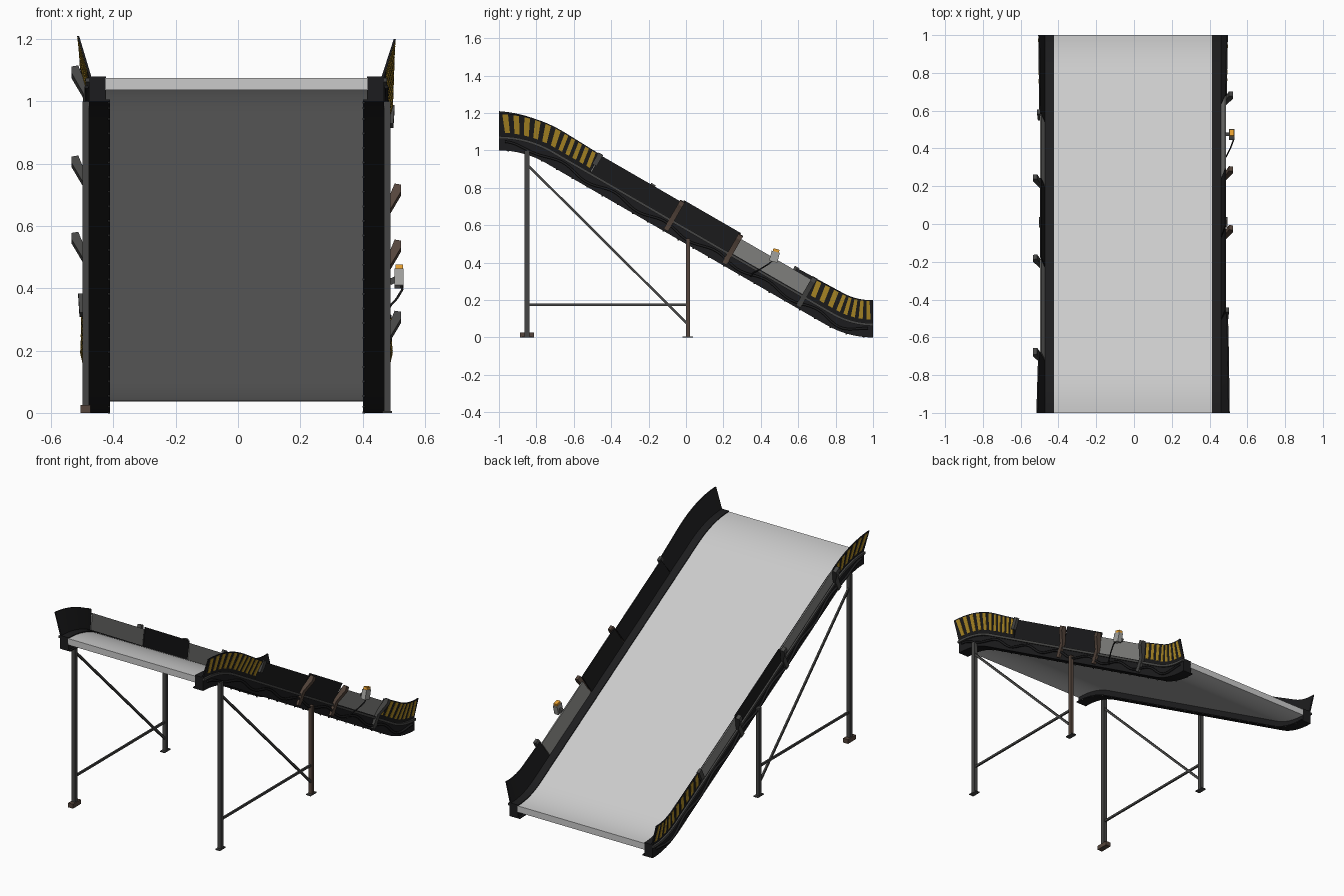
import bpy, bmesh, math
from mathutils import Vector, Matrix

if "Cube" in bpy.data.objects:
    bpy.data.objects.remove(bpy.data.objects["Cube"])

CX = -0.005            # middle of the conveyor
A = math.radians(30)   # incline
R = 0.5                # bend radius at the underside
L = 0.75 / math.cos(A) # half length of straight run
END = L + R * A


def mat(name, c):
    m = bpy.data.materials.new(name)
    m.diffuse_color = (*c, 1)
    m.use_nodes = True
    m.node_tree.nodes["Principled BSDF"].inputs["Base Color"].default_value = m.diffuse_color
    return m


BLACK = mat("black", (0.012, 0.012, 0.013))
DARK = mat("dark_steel", (0.06, 0.06, 0.058))
RUST = mat("worn_steel", (0.09, 0.06, 0.045))
PANEL = mat("panel_grey", (0.25, 0.25, 0.24))
YELLOW = mat("hazard_yellow", (0.45, 0.27, 0.02))
ORANGE = mat("orange", (0.8, 0.35, 0.03))
UNDER = mat("box_grey", (0.35, 0.35, 0.34))


def path(t, n):
    """(y, z) on the S-shaped run at distance t, lifted n along its normal."""
    t = max(-END, min(END, t))
    if t < -L:
        a = (t + END) / R
        return -1 + (R + n) * math.sin(a), 0.5 + (R + n) * math.cos(a)
    if t > L:
        a = (END - t) / R
        return 1 - (R - n) * math.sin(a), 0.5 - (R - n) * math.cos(a)
    return t * math.cos(A) + n * math.sin(A), 0.5 - t * math.sin(A) + n * math.cos(A)


def finish(bm, name, m):
    bmesh.ops.recalc_face_normals(bm, faces=bm.faces[:])
    me = bpy.data.meshes.new(name)
    bm.to_mesh(me)
    bm.free()
    ob = bpy.data.objects.new(name, me)
    bpy.context.collection.objects.link(ob)
    if m:
        me.materials.append(m)
    bpy.ops.object.select_all(action='DESELECT')
    ob.select_set(True)
    bpy.context.view_layer.objects.active = ob
    bpy.ops.object.shade_smooth_by_angle(angle=math.radians(25))
    return ob


def add_sweep(bm, prof, t0, t1, side=1, prof1=None, shear=0):
    prof1 = prof1 or prof
    ts = [t0] + [s * (L + R * A * i / 8) for s in (-1, 1)
                 for i in range(9) if t0 + 0.005 < s * (L + R * A * i / 8) < t1 - 0.005] + [t1]
    ts.sort()
    rings = []
    for t in ts:
        f = (t - t0) / (t1 - t0)
        ring = []
        for (xa, na), (xb, nb) in zip(prof, prof1):
            x, n = xa + (xb - xa) * f, na + (nb - na) * f
            ring.append(bm.verts.new((CX + side * x, *path(t - shear * (n - 0.14), n))))
        rings.append(ring)
    k = len(prof)
    for a, b in zip(rings, rings[1:]):
        for i in range(k):
            bm.faces.new((a[i], a[(i + 1) % k], b[(i + 1) % k], b[i]))
    bm.faces.new(rings[0])
    bm.faces.new(rings[-1])


def sweep(name, prof, t0, t1, m=None, side=1, prof1=None):
    bm = bmesh.new()
    add_sweep(bm, prof, t0, t1, side, prof1)
    return finish(bm, name, m)


def rect(x0, x1, n0, n1):
    return [(x0, n0), (x1, n0), (x1, n1), (x0, n1)]


def bar(name, p, q, wx, wy, m):
    """Box beam between two points."""
    p, q = Vector(p), Vector(q)
    z = (q - p).normalized()
    x = Vector((1, 0, 0))
    x = (x - z * x.dot(z)).normalized()
    y = z.cross(x)
    rot = Matrix((x, y, z)).transposed().to_4x4()
    bm = bmesh.new()
    bmesh.ops.create_cube(bm, size=1, matrix=Matrix.Translation((p + q) / 2) @ rot
                          @ Matrix.Diagonal((wx, wy, (q - p).length, 1)))
    return finish(bm, name, m)


def cable(name, pts, r):
    cu = bpy.data.curves.new(name, 'CURVE')
    cu.dimensions = '3D'
    cu.bevel_depth = r
    cu.bevel_resolution = 1
    cu.use_fill_caps = True
    sp = cu.splines.new('POLY')
    sp.points.add(len(pts) - 1)
    for pt, co in zip(sp.points, pts):
        pt.co = (*co, 1)
    cu.materials.append(BLACK)
    bpy.context.collection.objects.link(bpy.data.objects.new(name, cu))


def guard(top, xt):
    """Thin side sheet leaning outwards."""
    return [(0.463, 0.07), (0.472, 0.07), (xt + 0.007, top), (xt, top)]


# Belt slab
sweep("belt", rect(-0.421, 0.421, 0.037, 0.075), -END, END)

# Per side: joints along the run, then (panel colour, height) between them
layout = {
    1: ([-0.635, -0.13, 0.23, 0.687], [(BLACK, 0.182), (BLACK, 0.197), (PANEL, 0.17)], 0.20),
    -1: ([-0.88, -0.31, 0.18, 0.577], [(PANEL, 0.17), (BLACK, 0.182), (PANEL, 0.17)], 0.21),
}
for side, (joints, panels, top) in layout.items():
    tag = "right" if side > 0 else "left"
    # Channel rail, inner flange and outer lip
    sweep(f"{tag}_rail", rect(0.419, 0.474, 0, 0.08), -END, END, BLACK, side)
    sweep(f"{tag}_flange", rect(0.406, 0.42, 0, 0.006), -END, END, BLACK, side)
    sweep(f"{tag}_lip", rect(0.473, 0.484, 0.062, 0.076), -END, END, DARK, side)

    # Flange bolts
    bm = bmesh.new()
    for i in range(24):
        y, z = path(-END + 0.05 + i * (2 * END - 0.1) / 23, -0.001)
        bmesh.ops.create_cone(bm, cap_ends=True, segments=6, radius1=0.004, radius2=0.004,
                              depth=0.006, matrix=Matrix.Translation((CX + side * 0.409, y, z)))
    finish(bm, f"{tag}_bolts", DARK)

    # Flared end guards with hazard stripes outside
    for end, t0, t1, h0, h1 in (("upper", -END, joints[0], top, 0.185),
                                ("lower", joints[3], END, 0.185, 0.2)):
        x0, x1 = (0.505, 0.495) if end == "upper" else (0.49, 0.495)
        sweep(f"{tag}_{end}_guard", guard(h0, x0), t0, t1, BLACK, side, guard(h1, x1))
        bm = bmesh.new()
        k = max(5, round((t1 - t0) / (0.044 if end == "upper" else 0.055)))
        step = (t1 - t0 - 0.02) / k

        def stripe(t):
            f = (t - t0) / (t1 - t0)
            xt, h = x0 + (x1 - x0) * f, h0 + (h1 - h0) * f
            pos = lambda n: 0.472 + (xt + 0.007 - 0.472) * (n - 0.07) / (h - 0.07)
            a, b = 0.095, h - 0.006
            return [(pos(a) - 0.002, a), (pos(a) + 0.002, a), (pos(b) + 0.002, b), (pos(b) - 0.002, b)]
        for i in range(k):
            s0 = t0 + 0.012 + step * (i + 0.2)
            s1 = s0 + step * 0.52
            add_sweep(bm, stripe(s0), s0, s1, side, stripe(s1), shear=0.15)
        finish(bm, f"{tag}_{end}_stripes", YELLOW)

    # Middle side panels
    for i, (m, h) in enumerate(panels):
        sweep(f"{tag}_panel_{i + 1}", guard(h, 0.486), joints[i] + 0.004, joints[i + 1] - 0.004, m, side)

    # Joint brackets, flared at the top
    clamp = [(0.465, 0.01), (0.487, 0.01), (0.492, 0.09), (0.529, 0.162),
             (0.529, 0.186), (0.508, 0.19), (0.468, 0.08)]
    small = [(0.488, 0.12), (0.504, 0.12), (0.508, 0.19), (0.49, 0.19)]
    for i, t in enumerate(joints):
        plain = (side > 0 and i == 0) or (side < 0 and i == 3)
        sweep(f"{tag}_bracket_{i + 1}", small if plain else clamp, t - 0.014, t + 0.014,
              RUST if side > 0 and i in (1, 2) else DARK, side)

    # Sagging cable along the rail
    pts = []
    for i in range(81):
        t = -END + 0.03 + i * (2 * END - 0.06) / 80
        pts.append((CX + side * 0.481, *path(t, 0.034 + 0.014 * math.cos(i / 80 * 14 * math.pi))))
    cable(f"{tag}_cable", pts, 0.007)

    # Legs, feet and braces
    x = CX + side * 0.484
    bar(f"{tag}_front_leg", (x, -0.85, 0), (x, -0.85, 1.0), 0.022, 0.025, DARK)
    bar(f"{tag}_back_leg", (x, 0.01, 0), (x, 0.01, 0.53), 0.022, 0.022, RUST if side > 0 else DARK)
    bar(f"{tag}_cross_brace", (x, -0.85, 0.175), (x, 0.01, 0.175), 0.01, 0.013, DARK)
    bar(f"{tag}_diagonal_brace", (x, -0.845, 0.92), (x, 0.01, 0.07), 0.01, 0.013, DARK)
    bar(f"{tag}_back_foot", (x, 0.01, 0), (x, 0.01, 0.006), 0.03, 0.056, DARK)
    if side > 0:
        bar("right_front_foot", (x, -0.85, 0), (x, -0.85, 0.006), 0.03, 0.056, DARK)
    else:
        bar("left_front_foot", (x, -0.85, 0), (x, -0.85, 0.026), 0.032, 0.075, RUST)

# Control box with orange top on the right side
d = Vector((0, math.sin(A * 0.5), math.cos(A * 0.5)))
c = Vector((0.517, 0.466, 0.405))
bar("control_box", c, c + d * 0.055, 0.028, 0.045, UNDER)
bar("control_box_button", c + d * 0.054, c + d * 0.07, 0.024, 0.034, ORANGE)
bar("control_box_mount", (0.487, 0.475, 0.42), (0.51, 0.475, 0.43), 0.02, 0.02, DARK)
cable("control_box_cable", [(0.525, 0.462, 0.41), (0.527, 0.445, 0.395), (0.51, 0.40, 0.367),
                            (0.49, 0.36, 0.345), (0.478, 0.345, 0.325)], 0.004)
